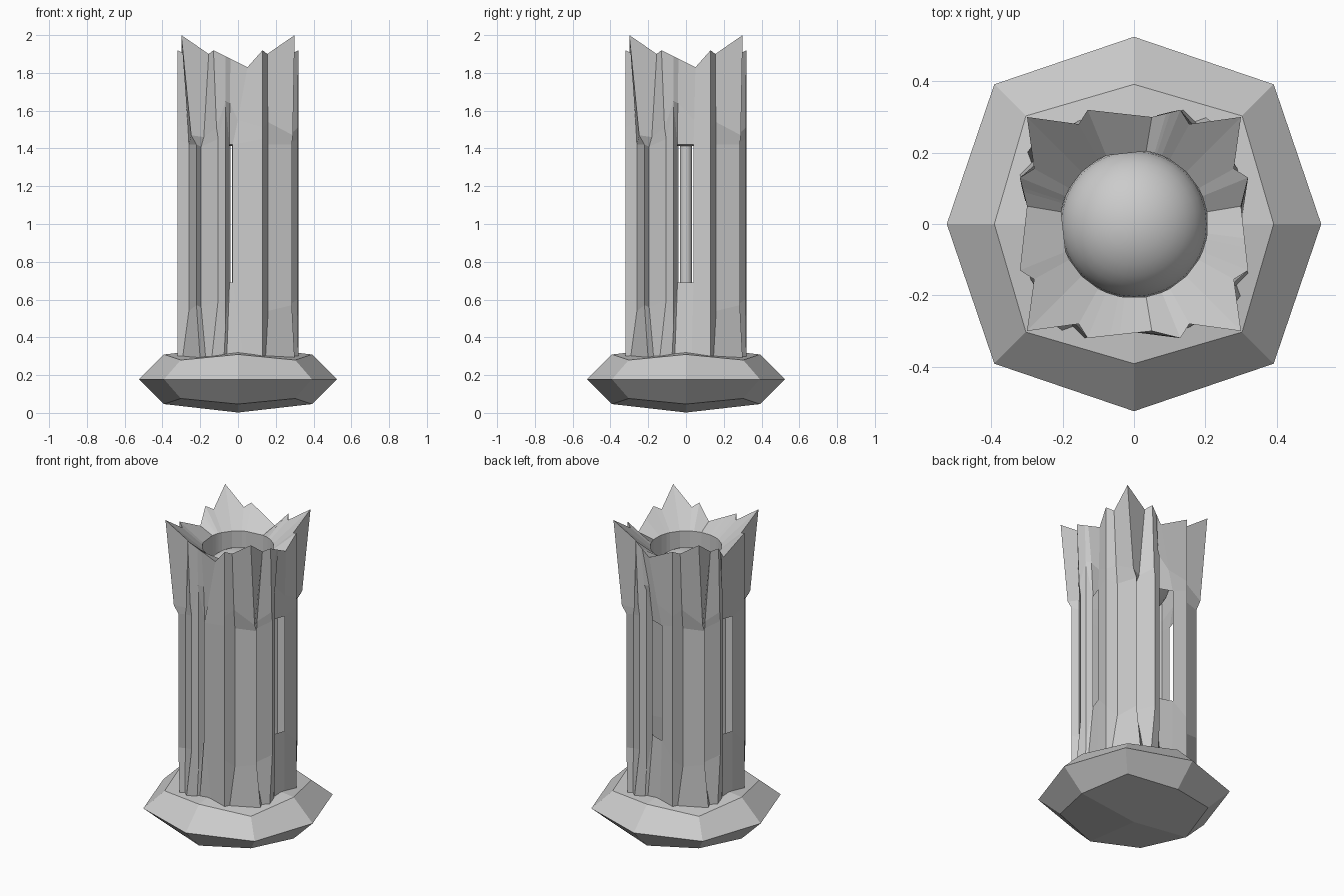
import bpy, bmesh, math
from mathutils import Vector, Matrix

if "Cube" in bpy.data.objects:
    bpy.data.objects.remove(bpy.data.objects["Cube"])


def make_object(name, bm):
    bmesh.ops.recalc_face_normals(bm, faces=bm.faces)
    mesh = bpy.data.meshes.new(name)
    bm.to_mesh(mesh)
    bm.free()
    obj = bpy.data.objects.new(name, mesh)
    bpy.context.collection.objects.link(obj)
    return obj


def smooth(obj):
    bpy.ops.object.select_all(action='DESELECT')
    bpy.context.view_layer.objects.active = obj
    obj.select_set(True)
    bpy.ops.object.shade_smooth_by_angle(angle=math.radians(30))


# Faceted base stone: cube subdivided once, pushed onto a flattened ball
bm = bmesh.new()
bmesh.ops.create_cube(bm, size=2)
bmesh.ops.subdivide_edges(bm, edges=bm.edges[:], cuts=1, use_grid_fill=True)
for v in bm.verts:
    n = v.co.normalized()
    grow = 1.055 if sum(abs(c) > 0.01 for c in n) == 2 else 1
    v.co = Vector((n.x * 0.525 * grow, n.y * 0.525 * grow, 0.178 + n.z * 0.176 * grow))
make_object("base_stone", bm)


# Jagged shell: one side panel as vertical rails, repeated on four sides.
# Each rail: foot, waist and crown (x, y), waist start, waist end, shoulder, crown height
def panel_rails(side):
    valley = 0.05 if side < 2 else -0.05      # low point of the crown
    slit_right = -0.028 if side == 0 else 0.04  # the front slit is narrower

    def along(t):  # point on the crown between left peak and valley
        return (-0.13 + t * (valley + 0.13), -0.32 + 0.02 * t), 1.92 - 0.09 * t
    d, dz = along(0.35)
    s, sz = along(0.5)
    return [
        ((-0.20, -0.30), (-0.22, -0.285), (-0.30, -0.30), 0.57, 1.42, 1.47, 2.00),
        ((-0.17, -0.29), (-0.195, -0.25), (-0.155, -0.28), 0.56, 1.41, 1.46, 1.90),
        ((-0.14, -0.32), (-0.105, -0.315), (-0.13, -0.32), 0.60, 1.45, 1.51, 1.92),
        ((-0.075, -0.305), (-0.065, -0.305), d, 0.47, 1.62, 1.65, dz),
        ((-0.06, -0.30), (-0.045, -0.27), s, 0.69, 1.42, 1.64, sz),
        ((0.03, -0.305), (slit_right, -0.30), (valley, -0.30), 0.69, 1.42, 1.55, 1.83),
        ((0.13, -0.32), (0.13, -0.32), (0.13, -0.32), 0.60, 1.45, 1.51, 1.92),
        ((0.145, -0.295), (0.16, -0.26), (0.155, -0.28), 0.54, 1.42, 1.54, 1.90),
    ]


bm = bmesh.new()
columns = []
for side in range(4):
    spin = Matrix.Rotation(side * math.pi / 2, 3, 'Z')
    for foot, waist, crown, low, high, shoulder, top in panel_rails(side):
        near = Vector(waist).lerp(Vector(crown), 0.35)
        rim = Vector(crown).normalized() * 0.207
        path = [(*foot, 0.28), (*waist, low), (*waist, high), (*near, shoulder),
                (*crown, top), (*rim, 1.80), (*rim, 1.60)]
        columns.append([bm.verts.new(spin @ Vector(p)) for p in path])
for i, col in enumerate(columns):
    nxt = columns[(i + 1) % len(columns)]
    for j in range(len(col) - 1):
        if i % 8 == 4 and j == 1:
            continue  # open slit in the middle of each side
        bm.faces.new((col[j], nxt[j], nxt[j + 1], col[j + 1]))
make_object("jagged_shell", bm)

# Flattened ball held in the crown
bm = bmesh.new()
bmesh.ops.create_uvsphere(bm, u_segments=32, v_segments=16, radius=0.207,
                          matrix=Matrix.Translation((0, 0, 1.59)) @ Matrix.Diagonal((1, 1, 0.87, 1)))
smooth(make_object("crown_ball", bm))

# Thin rod standing inside, glimpsed through the slits
bm = bmesh.new()
bmesh.ops.create_cone(bm, cap_ends=True, segments=16, radius1=0.033, radius2=0.033,
                      depth=1.15, matrix=Matrix.Translation((0, 0, 0.87)))
smooth(make_object("inner_rod", bm))
